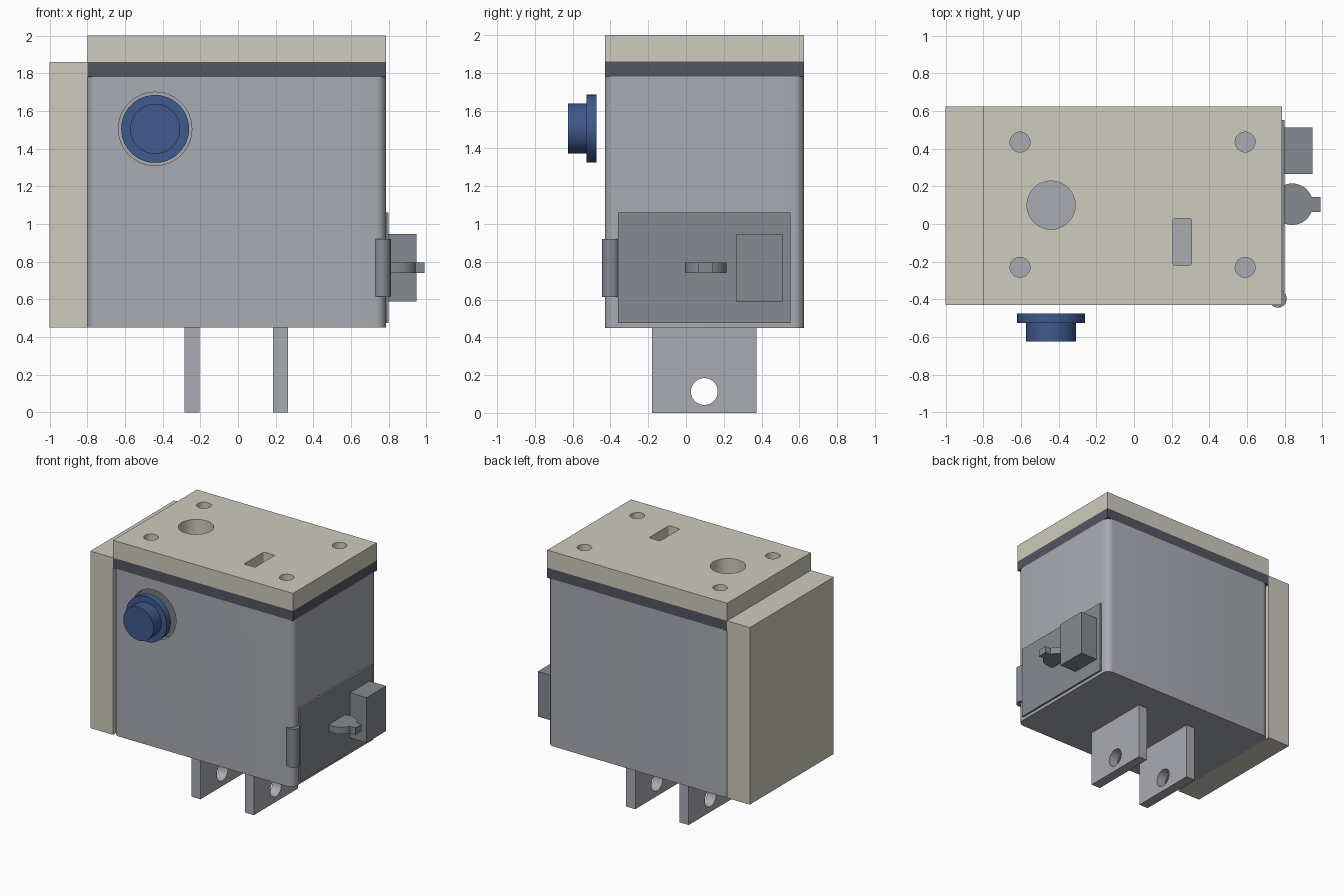
import bpy, bmesh
from math import pi
from mathutils import Matrix

if "Cube" in bpy.data.objects:
    bpy.data.objects.remove(bpy.data.objects["Cube"])


def material(name, rgb):
    m = bpy.data.materials.new(name)
    m.diffuse_color = (*rgb, 1)
    m.use_nodes = True
    m.node_tree.nodes["Principled BSDF"].inputs["Base Color"].default_value = m.diffuse_color
    return m


BEIGE = material("beige", (0.62, 0.60, 0.51))
DARK = material("dark_gasket", (0.09, 0.09, 0.12))
BLUE = material("blue", (0.05, 0.10, 0.27))
STEEL = material("steel", (0.24, 0.255, 0.28))
GREY = material("light_grey", (0.40, 0.41, 0.45))


def finish(name, bm, mat):
    bmesh.ops.recalc_face_normals(bm, faces=bm.faces)
    me = bpy.data.meshes.new(name)
    bm.to_mesh(me)
    bm.free()
    ob = bpy.data.objects.new(name, me)
    bpy.context.collection.objects.link(ob)
    if mat:
        me.materials.append(mat)
    return ob


def box(name, x, y, z, mat=None, r=0):
    """Box from (min, max) ranges; r rounds the vertical edges."""
    bm = bmesh.new()
    bmesh.ops.create_cube(bm, size=1)
    for v in bm.verts:
        v.co = [a[0] if c < 0 else a[1] for a, c in zip((x, y, z), v.co)]
    if r:
        edges = [e for e in bm.edges
                 if abs(e.verts[0].co.z - e.verts[1].co.z) > 1e-4]
        bmesh.ops.bevel(bm, geom=edges, offset=r, segments=8, profile=0.5,
                        affect='EDGES')
    return finish(name, bm, mat)


def cyl(name, centre, r, depth, axis='z', mat=None, n=48):
    bm = bmesh.new()
    turn = {'x': Matrix.Rotation(pi / 2, 4, 'Y'),
            'y': Matrix.Rotation(pi / 2, 4, 'X'), 'z': Matrix()}[axis]
    bmesh.ops.create_cone(bm, cap_ends=True, segments=n, radius1=r, radius2=r,
                          depth=depth, matrix=Matrix.Translation(centre) @ turn)
    return finish(name, bm, mat)


def boolean(ob, tools, op='DIFFERENCE'):
    bpy.context.view_layer.objects.active = ob
    for t in tools:
        m = ob.modifiers.new("bool", 'BOOLEAN')
        m.operation, m.solver, m.object = op, 'EXACT', t
        bpy.ops.object.modifier_apply(modifier=m.name)
        bpy.data.objects.remove(t)
    return ob


X, Y = (-0.8, 0.785), (-0.43, 0.625)
BX, BZ = -0.44, 1.505  # button centre

# Hollow body with rounded corners and a round front opening
body = box("body", X, Y, (0.45, 1.78), GREY, r=0.055)
boolean(body, [box("cavity", (-0.74, 0.725), (-0.37, 0.565), (0.51, 1.9)),
               cyl("opening", (BX, -0.4, BZ), 0.195, 0.2, 'y')])


# Lid and gasket share the same holes
def lid_cutters():
    cuts = [cyl("screw_cut", (x, y, 1.9), 0.053, 0.5, n=32)
            for x in (-0.605, 0.59) for y in (-0.23, 0.435)]
    cuts.append(cyl("round_cut", (BX, 0.1, 1.9), 0.128, 0.5))
    cuts.append(box("slot_cut", (0.207, 0.305), (-0.22, 0.03), (1.6, 2.2), r=0.012))
    return cuts


boolean(box("lid", X, Y, (1.86, 2.0), BEIGE), lid_cutters())
boolean(box("gasket", X, Y, (1.78, 1.86), DARK), lid_cutters())

# Side mounting panel
box("side_panel", (-1.0, -0.8), Y, (0.45, 1.86), BEIGE)

# Terminal blades with holes
for i, x in enumerate((-0.245, 0.226)):
    blade = box(f"blade_{i}", (x - 0.04, x + 0.04), (-0.18, 0.373), (0, 0.452), GREY)
    boolean(blade, [cyl("blade_cut", (x, 0.097, 0.113), 0.071, 0.3, 'x')])

# Push button
button = cyl("button", (BX, -0.5725, BZ), 0.133, 0.105, 'y', BLUE)
flange = cyl("button_flange", (BX, -0.5, BZ), 0.18, 0.052, 'y', BLUE)

# Access door, hinge, lock block and latch
box("door", (0.78, 0.80), (-0.36, 0.553), (0.475, 1.06), STEEL)
cyl("hinge", (0.764, -0.397, 0.768), 0.047, 0.307, 'z', STEEL)
box("lock_block", (0.79, 0.947), (0.266, 0.512), (0.588, 0.947), STEEL)
latch = cyl("latch", (0.84, 0.105, 0.768), 0.11, 0.055, 'z', STEEL)
boolean(latch, [box("latch_tab", (0.84, 0.99), (0.063, 0.143), (0.7405, 0.7955))],
        'UNION')
boolean(latch, [box("latch_trim", (0.6, 0.79), (-0.1, 0.3), (0.6, 0.9))])

# Smooth the curved walls, keep edges sharp
for ob in bpy.context.scene.objects:
    ob.select_set(True)
    bpy.context.view_layer.objects.active = ob
bpy.ops.object.shade_smooth_by_angle(angle=pi / 6)
